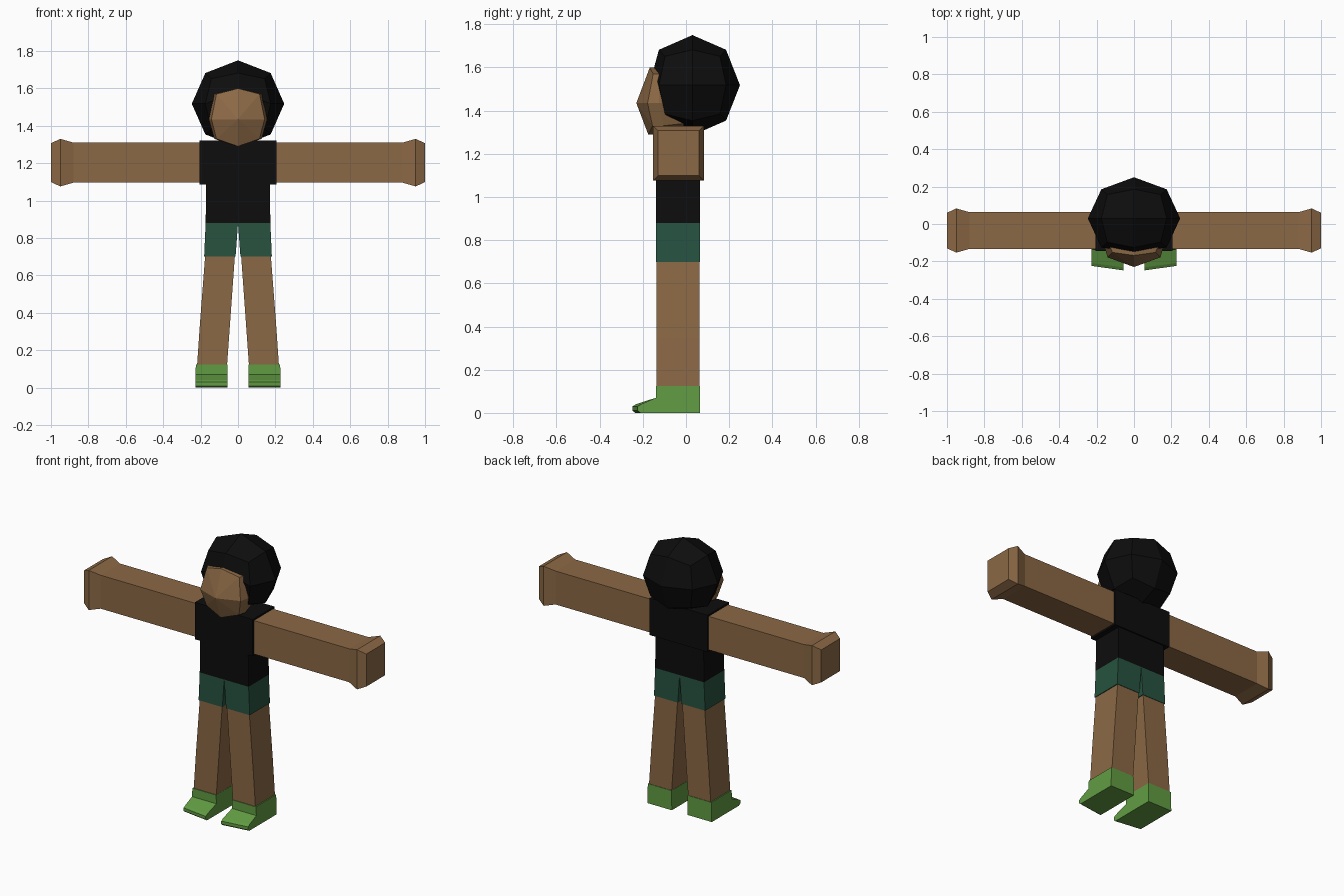
import bpy, bmesh
from mathutils import Vector

if "Cube" in bpy.data.objects:
    bpy.data.objects.remove(bpy.data.objects["Cube"])


def material(name, r, g, b):
    m = bpy.data.materials.new(name)
    m.diffuse_color = (r, g, b, 1)
    m.use_nodes = True
    m.node_tree.nodes["Principled BSDF"].inputs["Base Color"].default_value = m.diffuse_color
    return m


SKIN = material("skin", 0.26, 0.14, 0.06)
BLACK = material("black", 0.004, 0.004, 0.004)
TEAL = material("teal", 0.02, 0.085, 0.05)
GREEN = material("green", 0.12, 0.33, 0.055)


def finish(name, bm, mat, mirror=False):
    bmesh.ops.recalc_face_normals(bm, faces=bm.faces)
    me = bpy.data.meshes.new(name)
    bm.to_mesh(me)
    bm.free()
    me.materials.append(mat)
    ob = bpy.data.objects.new(name, me)
    bpy.context.collection.objects.link(ob)
    if mirror:
        ob.modifiers.new("Mirror", 'MIRROR').use_mirror_merge = False
    return ob


def loft(name, rings, mat, mirror=False):
    """Skin a list of equal-length point rings and cap both ends."""
    bm = bmesh.new()
    vs = [[bm.verts.new(p) for p in ring] for ring in rings]
    n = len(vs[0])
    for a, b in zip(vs, vs[1:]):
        for i in range(n):
            j = (i + 1) % n
            bm.faces.new((a[i], a[j], b[j], b[i]))
    bm.faces.new(vs[0])
    bm.faces.new(vs[-1])
    return finish(name, bm, mat, mirror)


def ring_z(z, x0, x1, y0=-0.136, y1=0.062):
    return [(x0, y0, z), (x1, y0, z), (x1, y1, z), (x0, y1, z)]


def ring_x(x, grow):
    y0, y1, z0, z1 = -0.133 - grow, 0.063 + grow, 1.096 - grow, 1.31 + grow
    return [(x, y0, z0), (x, y1, z0), (x, y1, z1), (x, y0, z1)]


# Shirt: lower body and wider shoulder block with sleeve ends
loft("shirt_body", [ring_z(0.88, -0.173, 0.173, -0.14, 0.065),
                    ring_z(1.12, -0.17, 0.17, -0.14, 0.065)], BLACK)
loft("shirt_shoulders", [ring_x(-0.205, 0.011), ring_x(0.205, 0.011)], BLACK)

# Arms with flared blocky hands
loft("arm", [ring_x(0.19, 0), ring_x(0.88, 0), ring_x(0.95, 0.02),
             ring_x(1.0, -0.003)], SKIN, True)

# Shorts and legs
loft("shorts_leg", [ring_z(0.88, 0.0, 0.173, -0.14, 0.065),
                    ring_z(0.70, 0.013, 0.181, -0.14, 0.065)], TEAL, True)
loft("leg", [ring_z(0.80, 0.012, 0.168), ring_z(0.70, 0.017, 0.176),
             ring_z(0.35, 0.042, 0.203), ring_z(0.10, 0.06, 0.22)], SKIN, True)


# Shoes: side profile swept from the inner to the outer side
def shoe_side(x_top, x_low, back):
    heel = [(x_low, 0.065, 0), (x_top, 0.065, 0.125),
            (x_top, -0.14, 0.125), (x_low, -0.14, 0.07)]
    toe = [(-0.232, 0.04), (-0.248, 0.03), (-0.248, 0.01), (-0.235, 0)]
    return heel + [(x_low, y + back, z) for y, z in toe]


loft("shoe", [shoe_side(0.057, 0.055, 0), shoe_side(0.225, 0.228, 0.024)],
     GREEN, True)

# Head: faceted face with a ridge at the centre
face = [(0, -0.168, 1.60), (0.115, -0.152, 1.57), (0.142, -0.178, 1.435),
        (0.115, -0.155, 1.33), (0, -0.175, 1.29), (-0.115, -0.155, 1.33),
        (-0.142, -0.178, 1.435), (-0.115, -0.152, 1.57)]
cheek = [(x * 1.1, -0.125 + 0.02 * (z < 1.4), 1.445 + (z - 1.445) * 1.0)
         for x, y, z in face]
skull = [(x * 0.8, 0.05, 1.445 + (z - 1.445) * 0.85) for x, y, z in face]
bm = bmesh.new()
rings = [[bm.verts.new(p) for p in r] for r in (face, cheek, skull)]
for a, b in zip(rings, rings[1:]):
    for i in range(8):
        j = (i + 1) % 8
        bm.faces.new((a[i], a[j], b[j], b[i]))
bm.faces.new(rings[2])
nose = bm.verts.new((0, -0.23, 1.435))
f = rings[0]
for i in range(0, 8):
    bm.faces.new((f[i], f[(i + 1) % 8], nose))
finish("head", bm, SKIN)

# Hair: once-subdivided cube rounded to a ball, front pulled back
bm = bmesh.new()
bmesh.ops.create_cube(bm, size=2)
bmesh.ops.subdivide_edges(bm, edges=bm.edges[:], cuts=1, use_grid_fill=True)
for v in bm.verts:
    n = v.co.normalized()
    v.co = Vector((n.x * 0.247, 0.03 + n.y * 0.22, 1.518 + n.z * 0.232))
    if n.y < -0.9:
        v.co = Vector((0, -0.152, 1.585))
    elif n.y < -0.6 and n.z < -0.6:
        v.co.y = -0.07
finish("hair", bm, BLACK)
